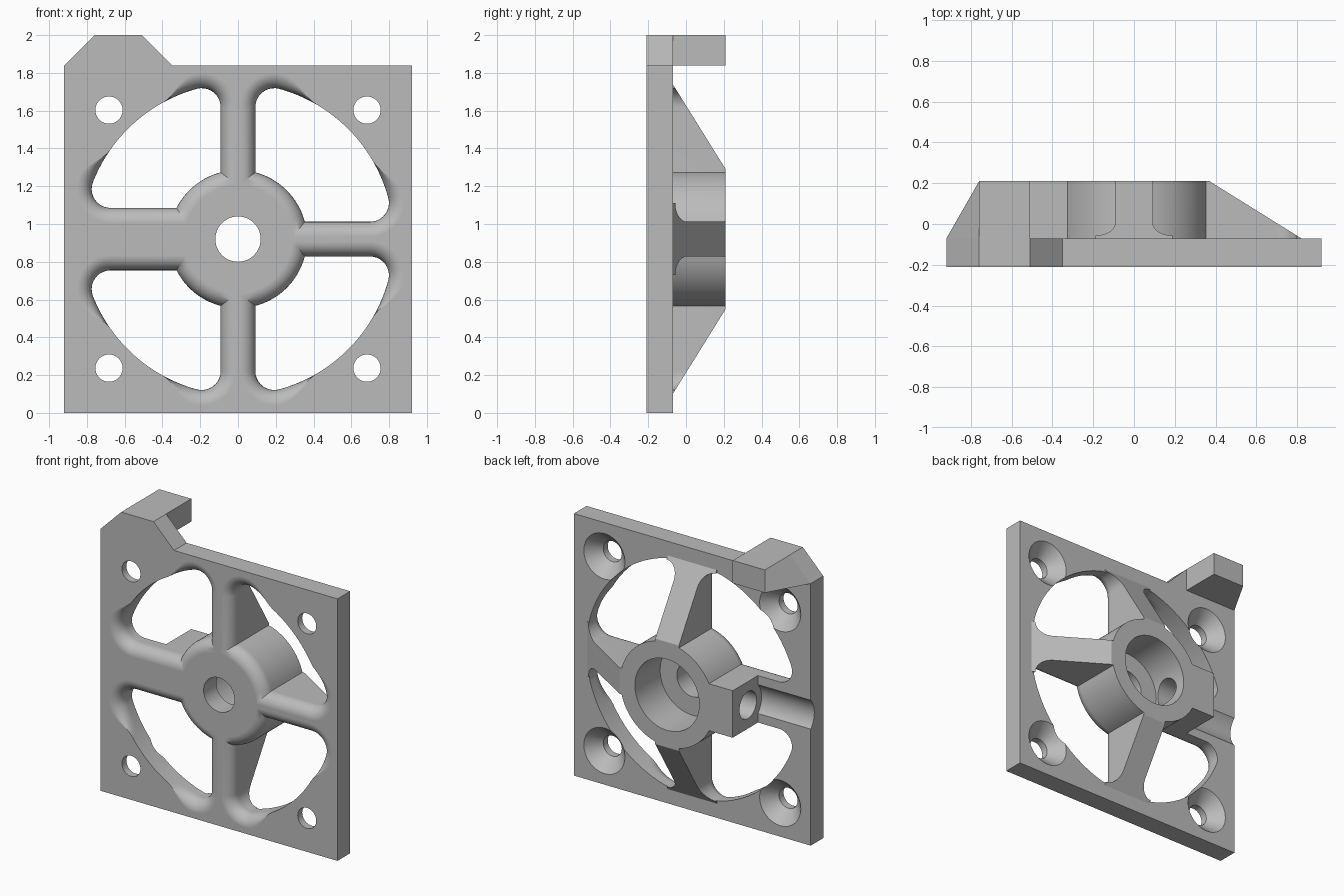
import bpy, bmesh
from math import sin, cos, pi, sqrt, atan2
from mathutils import Vector

cube = bpy.data.objects.get("Cube")
if cube:
    bpy.data.objects.remove(cube, do_unlink=True)

CZ = 0.92                       # height of the hub axis
FRONT, MID, BACK = -0.21, -0.07, 0.21
HUB, RING = 0.365, 0.825        # hub and opening radii
SPOKE, WIDE = 0.092, 0.165      # spoke half widths
CORNER, ROUND = 0.1, 0.08       # opening corner radius, front edge rounding

grey = bpy.data.materials.new("plain grey")
grey.use_nodes = True
color = (0.5, 0.5, 0.5, 1)
grey.diffuse_color = color
grey.node_tree.nodes["Principled BSDF"].inputs["Base Color"].default_value = color


def loft(name, rings):
    """Closed solid through rings of equal point count."""
    bm = bmesh.new()
    rows = [[bm.verts.new(p) for p in ring] for ring in rings]
    n = len(rows[0])
    for a, b in zip(rows, rows[1:]):
        for i in range(n):
            j = (i + 1) % n
            bm.faces.new((a[i], a[j], b[j], b[i]))
    bm.faces.new(rows[0])
    bm.faces.new(rows[-1])
    bmesh.ops.recalc_face_normals(bm, faces=bm.faces)
    mesh = bpy.data.meshes.new(name)
    bm.to_mesh(mesh)
    bm.free()
    mesh.materials.append(grey)
    obj = bpy.data.objects.new(name, mesh)
    bpy.context.collection.objects.link(obj)
    return obj


def prism(name, outline, y0, y1):
    return loft(name, [[(x, y, z) for x, z in outline] for y in (y0, y1)])


def box(name, x0, x1, y0, y1, z0, z1):
    return prism(name, [(x0, z0), (x1, z0), (x1, z1), (x0, z1)], y0, y1)


def turned(name, x, z, stations, n=48):
    """Round solid along y from (y, radius) stations."""
    return loft(name, [[(x + r * cos(2 * pi * i / n), y, z + r * sin(2 * pi * i / n))
                        for i in range(n)] for y, r in stations])


def rod(name, x0, x1, y, r, n=40):
    """Round solid along x at hub height."""
    return loft(name, [[(x, y + r * cos(2 * pi * i / n), CZ + r * sin(2 * pi * i / n))
                        for i in range(n)] for x in (x0, x1)])


def combine(target, tool, operation):
    mod = target.modifiers.new("combine", 'BOOLEAN')
    mod.operation, mod.solver, mod.object = operation, 'EXACT', tool
    bpy.context.view_layer.objects.active = target
    bpy.ops.object.modifier_apply(modifier=mod.name)
    bpy.data.objects.remove(tool, do_unlink=True)


def arc(cx, cy, r, a0, a1, n):
    return [Vector((cx + r * cos(a0 + (a1 - a0) * i / n),
                    cy + r * sin(a0 + (a1 - a0) * i / n))) for i in range(n + 1)]


def opening(sx, sz):
    """Cutter for one quadrant; its front edge flares to round the spokes and hub."""
    hu, hv = SPOKE, (WIDE if sx < 0 else SPOKE)
    reach = RING - CORNER
    c1 = Vector((hu + CORNER, sqrt(reach ** 2 - (hu + CORNER) ** 2)))
    c2 = Vector((sqrt(reach ** 2 - (hv + CORNER) ** 2), hv + CORNER))
    a1, a2 = atan2(c1.y, c1.x), atan2(c2.y, c2.x)
    first = arc(c1.x, c1.y, CORNER, pi, a1, 10)
    rim = arc(0, 0, RING, a1, a2, 36)[1:-1]
    last = arc(c2.x, c2.y, CORNER, a2, -pi / 2, 10)
    hub = arc(0, 0, HUB, atan2(hv, sqrt(HUB ** 2 - hv ** 2)),
              atan2(sqrt(HUB ** 2 - hu ** 2), hu), 18)
    pts = first + rim + last + hub
    # Rounding fades out along the rim
    weights = []
    for i in range(len(pts)):
        k = i - len(first)
        if 0 <= k < len(rim):
            t = max(0, 1 - min(k + 1, len(rim) - k) / 9)
            weights.append(t * t * (3 - 2 * t))
        else:
            weights.append(1)
    # Mitred outward directions
    out = []
    for i, p in enumerate(pts):
        d0 = (p - pts[i - 1]).normalized()
        d1 = (pts[(i + 1) % len(pts)] - p).normalized()
        n0, n1 = Vector((-d0.y, d0.x)), Vector((-d1.y, d1.x))
        out.append((n0 + n1) / (1 + n0.dot(n1)))
    levels = [(FRONT - 0.05, ROUND)]
    for i in range(9):
        t = i / 8 * pi / 2
        levels.append((FRONT + ROUND * (1 - cos(t)), ROUND * (1 - sin(t))))
    levels.append((BACK + 0.05, 0))
    rings = []
    for y, off in levels:
        flat = [p + o * w * off for p, o, w in zip(pts, out, weights)]
        rings.append([(sx * p.x, y, CZ + sz * p.y) for p in flat])
    return loft("opening_cutter", rings)


# Square plate with the raised corner tab in its outline
body = prism("fan_cover_frame", [(-0.92, 0), (0.92, 0), (0.92, 1.84), (-0.35, 1.84),
                                 (-0.51, 2), (-0.76, 2), (-0.92, 1.84)], FRONT, MID)

# Hub, tapered ribs and screw block
combine(body, turned("hub", 0, CZ, [(-0.14, HUB + 0.005), (BACK, HUB + 0.005)], 96), 'UNION')
for dx, dz in ((1, 0), (0, 1), (0, -1)):
    side = [(0.3, -0.1), (0.82, -0.1), (0.82, MID), (0.37, BACK), (0.3, BACK)]
    rib = loft("rib", [[(dx * u + dz * v, y, CZ + dz * u + dx * v) for u, y in side]
                       for v in (-0.19, 0.19)])
    combine(body, rib, 'UNION')
combine(body, box("screw_block", -0.51, -0.3, -0.1, BACK, CZ - 0.2, CZ + 0.2), 'UNION')

# Four openings between the spokes
for sx in (-1, 1):
    for sz in (-1, 1):
        combine(body, opening(sx, sz), 'DIFFERENCE')

# Hub bore and shaft hole
combine(body, turned("bore", 0, CZ, [(MID, 0.25), (BACK + 0.1, 0.25)], 64), 'DIFFERENCE')
combine(body, turned("shaft", 0, CZ, [(FRONT - 0.1, 0.12), (0, 0.12)]), 'DIFFERENCE')

# Side screw hole and the groove leading to it
combine(body, rod("screw_hole", -0.7, -0.1, 0.04, 0.095), 'DIFFERENCE')
combine(body, rod("groove", -1, -0.51, 0.04, 0.15), 'DIFFERENCE')

# Countersunk corner holes
for x in (-0.683, 0.683):
    for z in (CZ - 0.683, CZ + 0.683):
        combine(body, turned("corner_hole", x, z, [
            (FRONT - 0.1, 0.072), (-0.16, 0.072), (MID, 0.16), (0, 0.16)]), 'DIFFERENCE')

# Hook behind the corner tab
hook = loft("tab_hook", [
    [(-0.92, MID, 1.84), (-0.51, MID, 1.84), (-0.51, MID, 2), (-0.76, MID, 2)],
    [(-0.76, BACK, 1.84), (-0.51, BACK, 1.84), (-0.51, BACK, 2), (-0.76, BACK, 2)]])

# Smooth rounded surfaces, crisp edges
bpy.ops.object.select_all(action='DESELECT')
body.select_set(True)
bpy.context.view_layer.objects.active = body
bpy.ops.object.shade_smooth_by_angle(angle=pi / 6)
normals = body.modifiers.new("even shading", 'WEIGHTED_NORMAL')
normals.keep_sharp = True
